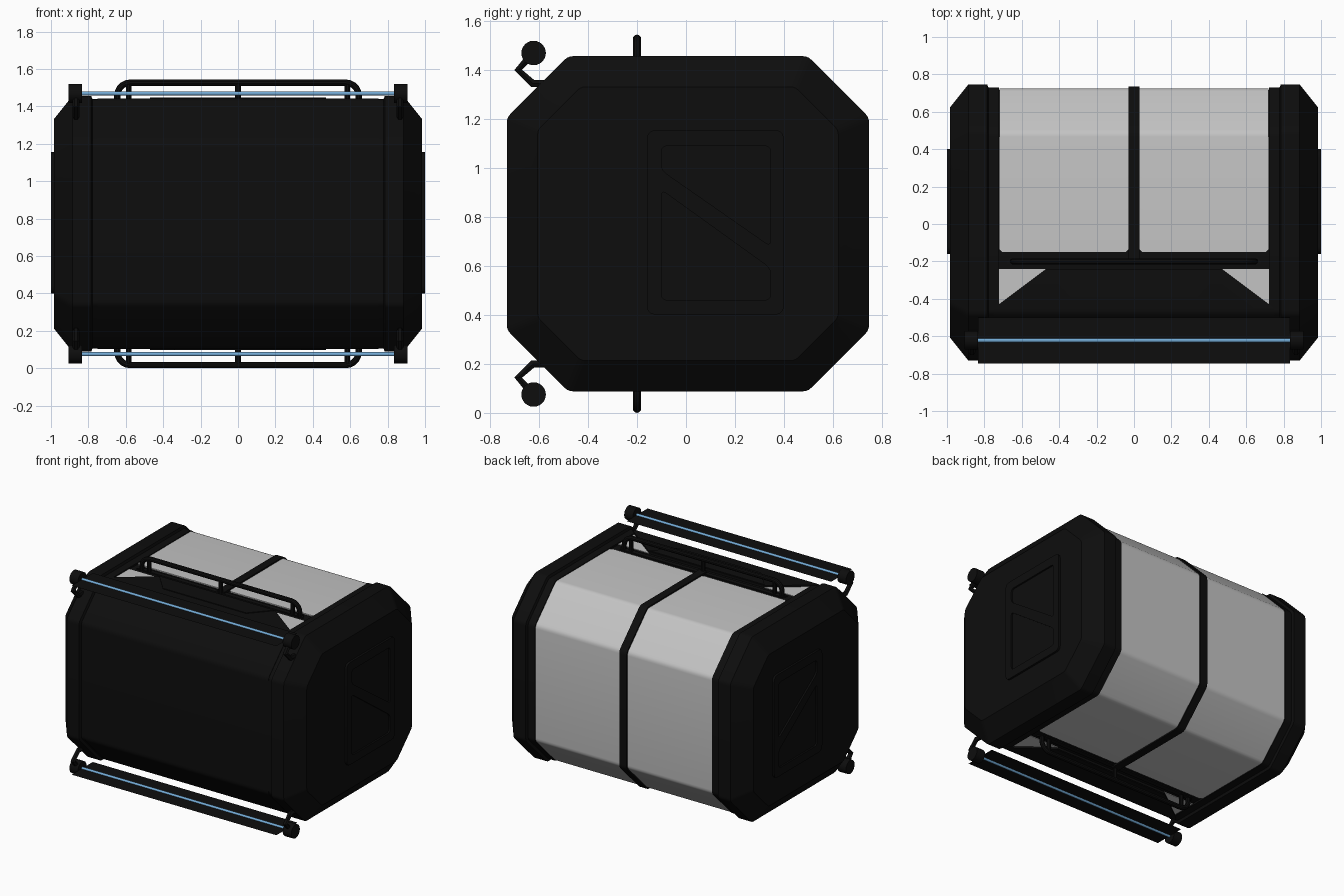
import bpy, bmesh, math
from mathutils import Vector

if "Cube" in bpy.data.objects:
    bpy.data.objects.remove(bpy.data.objects["Cube"])

CZ, CY = 0.772, 0.008          # centre of the octagonal section
HY, HZ, CUT = 0.739, 0.684, 0.25


def material(name, rgb):
    m = bpy.data.materials.new(name)
    m.diffuse_color = (*rgb, 1)
    m.use_nodes = True
    m.node_tree.nodes["Principled BSDF"].inputs["Base Color"].default_value = m.diffuse_color
    return m


BLACK = material("matte_black", (0.004, 0.004, 0.004))
WHITE = material("panel_white", (0.55, 0.55, 0.55))
BLUE = material("light_blue", (0.17, 0.40, 0.66))


def finish(obj, mat, angle=35):
    obj.data.materials.append(mat)
    bpy.ops.object.select_all(action='DESELECT')
    obj.select_set(True)
    bpy.context.view_layer.objects.active = obj
    bpy.ops.object.convert(target='MESH')
    bpy.ops.object.shade_smooth_by_angle(angle=math.radians(angle))
    return obj


def mesh_object(name, bm):
    bmesh.ops.recalc_face_normals(bm, faces=bm.faces)
    me = bpy.data.meshes.new(name)
    bm.to_mesh(me)
    bm.free()
    obj = bpy.data.objects.new(name, me)
    bpy.context.collection.objects.link(obj)
    return obj


def rounded(pts, r, steps=3):
    """Replace each corner of a closed 2D outline with a small arc."""
    out = []
    for i, p in enumerate(pts):
        p, a, b = Vector(p), Vector(pts[i - 1]), Vector(pts[(i + 1) % len(pts)])
        a, b = p + (a - p).normalized() * r, p + (b - p).normalized() * r
        for k in range(steps + 1):
            t = k / steps
            out.append(a * (1 - t) ** 2 + p * 2 * t * (1 - t) + b * t * t)
    return out


def octagon(d):
    """Octagonal (y, z) outline inset by d, starting on the top, going over the back."""
    a, b, c = HY - d, HZ - d, CUT - 0.586 * d
    pts = [(a - c, b), (a, b - c), (a, c - b), (a - c, -b),
           (c - a, -b), (-a, c - b), (-a, b - c), (c - a, b)]
    return [(p.x + CY, p.y + CZ) for p in rounded(pts, 0.02)]


def loft(name, stations, mat):
    bm = bmesh.new()
    rings = [[bm.verts.new((x, y, z)) for y, z in octagon(d)] for x, d in stations]
    for r0, r1 in zip(rings, rings[1:]):
        for i in range(len(r0)):
            bm.faces.new((r0[i - 1], r0[i], r1[i], r1[i - 1]))
    bm.faces.new(rings[0])
    bm.faces.new(rings[-1])
    return finish(mesh_object(name, bm), mat)


def sheet(name, stations, side, d, thick, mat):
    """Wrapped skin; each station is x and the y where the skin starts."""
    ring = octagon(d)
    half = ring[:16] if side > 0 else ring[16:]
    top, bottom = CZ + HZ - d, CZ - HZ + d
    bm = bmesh.new()
    rows = []
    for x, y0 in stations:
        ends = [(y0, top), (y0, bottom)]
        if side < 0:
            ends.reverse()
        rows.append([bm.verts.new((x, y, z)) for y, z in [ends[0], *half, ends[1]]])
    for r0, r1 in zip(rows, rows[1:]):
        for i in range(len(r0) - 1):
            bm.faces.new((r0[i], r0[i + 1], r1[i + 1], r1[i]))
    obj = mesh_object(name, bm)
    mod = obj.modifiers.new("thickness", 'SOLIDIFY')
    mod.thickness, mod.offset = thick, 0
    return finish(obj, mat)


def prism(name, pts, axis, lo, hi):
    """Flat outline pushed along x (points y, z) or z (points x, y)."""
    bm = bmesh.new()
    put = (lambda p, h: (h, p[0], p[1])) if axis == 'x' else (lambda p, h: (p[0], p[1], h))
    a = [bm.verts.new(put(p, lo)) for p in pts]
    b = [bm.verts.new(put(p, hi)) for p in pts]
    bm.faces.new(a)
    bm.faces.new(b)
    for i in range(len(a)):
        bm.faces.new((a[i - 1], a[i], b[i], b[i - 1]))
    return mesh_object(name, bm)


def tube(name, pts, r, mat, res=3):
    cu = bpy.data.curves.new(name, 'CURVE')
    cu.dimensions = '3D'
    cu.bevel_depth, cu.bevel_resolution, cu.use_fill_caps = r, res, True
    sp = cu.splines.new('POLY')
    sp.points.add(len(pts) - 1)
    for q, p in zip(sp.points, pts):
        q.co = (*p, 1)
    obj = bpy.data.objects.new(name, cu)
    bpy.context.collection.objects.link(obj)
    return finish(obj, mat)


def cylinder_x(name, x0, x1, y, z, r, mat):
    bpy.ops.mesh.primitive_cylinder_add(vertices=24, radius=r, depth=abs(x1 - x0),
                                        location=((x0 + x1) / 2, y, z),
                                        rotation=(0, math.pi / 2, 0))
    obj = bpy.context.object
    obj.name = name
    return finish(obj, mat)


# Body core, centre strap and front cover
loft("body_core", [(-0.76, 0.03), (0.76, 0.03)], BLACK)
sheet("centre_strap", [(-0.03, -0.2), (0.03, -0.2)], 1, 0.02, 0.016, BLACK)
sheet("front_cover", [(-0.75, -0.45), (-0.47, -0.24), (0.47, -0.24), (0.75, -0.45)],
      -1, 0.022, 0.016, BLACK)

for s, side in ((1, "right"), (-1, "left")):
    # Chamfered end cap with a stepped inner lip
    loft(side + "_end_cap", [(s * x, d) for x, d in (
        (0.72, 0.04), (0.722, 0.018), (0.778, 0.018), (0.785, 0), (0.885, 0),
        (0.965, 0.1), (0.985, 0.125))], BLACK)
    # Pale wrapped skin
    sheet(side + "_back_panel", [(s * x, y) for x, y in (
        (0.03, -0.135), (0.045, -0.15), (0.705, -0.15), (0.72, -0.135))],
        1, 0.026, 0.008, WHITE)
    # Side plate with two recessed windows split by a diagonal bar
    plate = prism(side + "_side_plate", rounded(
        [(-0.16, 0.4), (0.4, 0.4), (0.4, 1.155), (-0.16, 1.155)], 0.04), 'x', s * 0.97, s * 1.0)
    cutters = []
    for pts in ([(-0.1, 1.09), (0.345, 1.09), (0.345, 0.68), (-0.1, 0.99)],
                [(-0.1, 0.91), (0.345, 0.59), (0.345, 0.46), (-0.1, 0.46)]):
        c = prism("window_cutter", rounded(pts, 0.025), 'x', s * 0.988, s * 1.05)
        c.hide_render = True
        cutters.append(c)
        mod = plate.modifiers.new("window", 'BOOLEAN')
        mod.operation, mod.object, mod.solver = 'DIFFERENCE', c, 'EXACT'
    finish(plate, BLACK)
    for c in cutters:
        bpy.data.objects.remove(c)

for v, level in ((1, "upper"), (-1, "lower")):
    def z(h):
        return CZ + v * h

    # Pale corner triangles and raised trim beside the front cover
    for s in (1, -1):
        tri = prism(level + "_corner_triangle",
                    [(s * 0.75, -0.24), (s * 0.47, -0.24), (s * 0.75, -0.46)],
                    'z', z(HZ - 0.034), z(HZ - 0.026))
        finish(tri, WHITE)
    finish(prism(level + "_trim_bar", [(-0.68, -0.21), (0.68, -0.21), (0.66, -0.175),
                                       (-0.66, -0.175)], 'z', z(0.64), z(HZ - 0.022)), BLACK)
    finish(prism(level + "_cover_plate", [(-0.47, -0.245), (0.47, -0.245), (0.34, -0.39),
                                          (-0.34, -0.39)], 'z', z(0.65), z(HZ - 0.009)), BLACK)

    # Grab rail with bent ends and posts
    arc = [(0.575 + 0.07 * math.sin(a), 0.685 + 0.07 * math.cos(a))
           for a in [k * math.pi / 10 for k in range(6)]]
    path = [(x, h) for x, h in arc] + [(0.645, 0.64)]
    full = [(-x, h) for x, h in reversed(path)] + path
    tube(level + "_rail", [(x, -0.2, z(h)) for x, h in full], 0.017, BLACK)
    for x in (-0.585, 0, 0.585):
        tube(level + "_rail_post", [(x, -0.2, z(0.64)), (x, -0.2, z(0.755))], 0.015, BLACK)

    # Light bar: glowing tube on a paper-thin shade, round ends and bent arms
    h = 0.697
    cylinder_x(level + "_light_tube", -0.835, 0.835, -0.622, z(h), 0.011, BLUE)
    bm = bmesh.new()
    bm.faces.new([bm.verts.new((x, y, z(h))) for x, y in (
        (-0.835, -0.745), (0.835, -0.745), (0.835, -0.5), (-0.835, -0.5))])
    finish(mesh_object(level + "_light_shade", bm), BLACK)
    for s in (1, -1):
        cylinder_x(level + "_light_end", s * 0.835, s * 0.905, -0.622, z(h), 0.05, BLACK)
        tube(level + "_light_arm", [(s * 0.866, y, z(k)) for y, k in (
            (-0.55, 0.572), (-0.625, 0.572), (-0.685, 0.628), (-0.63, 0.69))],
            0.018, BLACK, 1)
